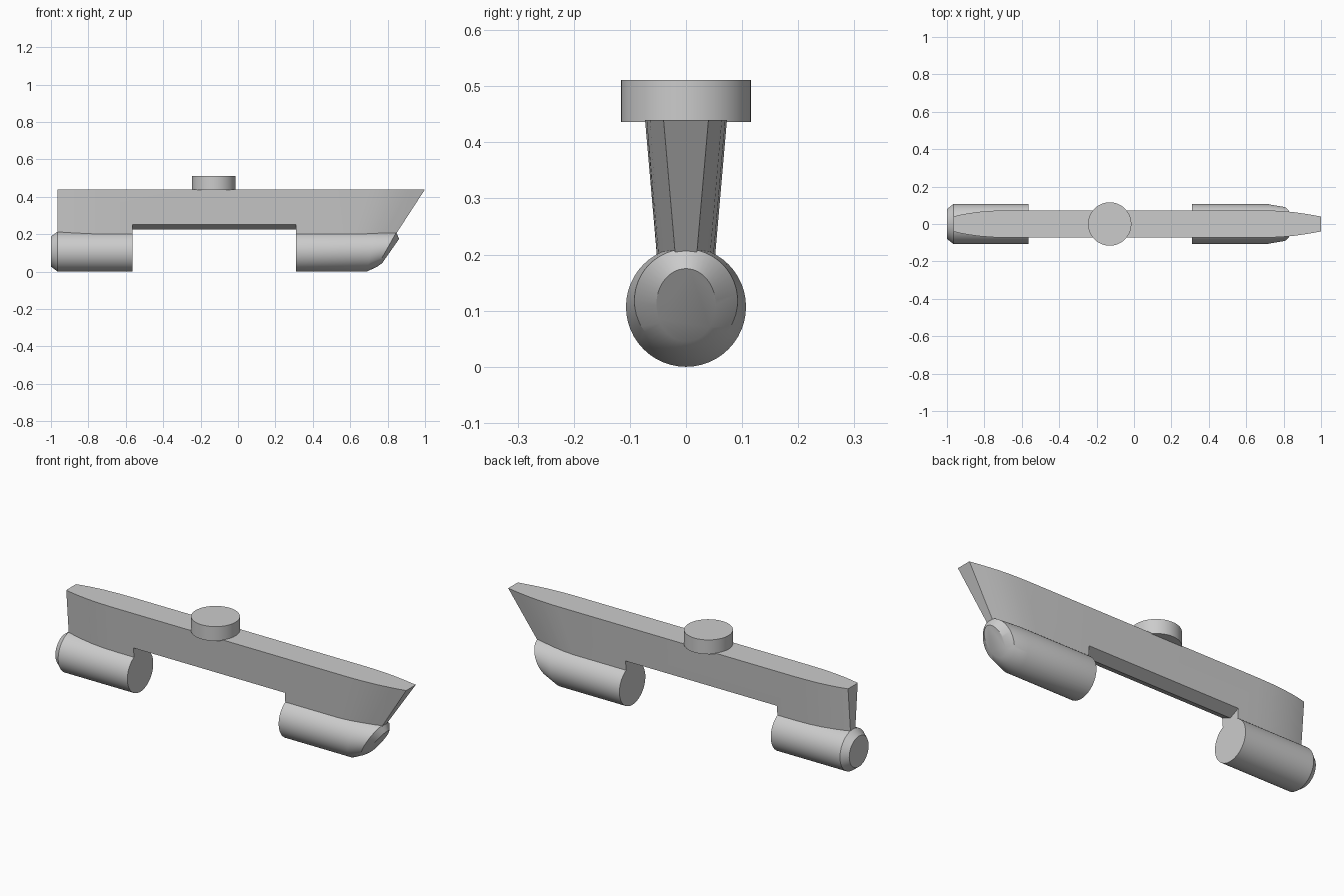
import bpy, bmesh, math

cube = bpy.data.objects.get("Cube")
if cube:
    bpy.data.objects.remove(cube, do_unlink=True)

grey = bpy.data.materials.new("light_grey")
grey.use_nodes = True
grey.diffuse_color = (0.6, 0.6, 0.6, 1)
grey.node_tree.nodes["Principled BSDF"].inputs["Base Color"].default_value = (0.6, 0.6, 0.6, 1)


def loft(name, rings, smooth=None):
    """Skin a row of equal-length point rings and cap both ends."""
    bm = bmesh.new()
    rows = [[bm.verts.new(p) for p in ring] for ring in rings]
    n = len(rows[0])
    for a, b in zip(rows, rows[1:]):
        for i in range(n):
            j = (i + 1) % n
            bm.faces.new((a[i], a[j], b[j], b[i]))
    bm.faces.new(rows[0])
    bm.faces.new(rows[-1])
    bmesh.ops.recalc_face_normals(bm, faces=bm.faces)
    mesh = bpy.data.meshes.new(name)
    bm.to_mesh(mesh)
    bm.free()
    mesh.materials.append(grey)
    obj = bpy.data.objects.new(name, mesh)
    bpy.context.collection.objects.link(obj)
    if smooth:
        shade(obj, smooth)
    return obj


def shade(obj, degrees):
    bpy.ops.object.select_all(action='DESELECT')
    obj.select_set(True)
    bpy.context.view_layer.objects.active = obj
    bpy.ops.object.shade_smooth_by_angle(angle=math.radians(degrees))


def ellipse(x, zc, ry, rz, shear=0.0, n=48):
    """Ring across the x axis, leaning forward by shear."""
    ring = []
    for i in range(n):
        a = 2 * math.pi * i / n
        dz = rz * math.cos(a)
        ring.append((x + shear * dz, ry * math.sin(a), zc + dz))
    return ring


# Hull: tapered blade with a raked bow
TOP, BOTTOM, RAKE = 0.44, 0.15, 0.65
stations = [(-0.965, 0.04), (-0.93, 0.049), (-0.88, 0.058), (-0.82, 0.066),
            (-0.75, 0.071), (-0.67, 0.073), (0.31, 0.073), (0.70, 0.073),
            (0.78, 0.070), (0.85, 0.064), (0.92, 0.054), (1.0, 0.04)]
rings = []
for x, half in stations:
    drop = TOP - BOTTOM
    low = half - 0.087 * drop
    back = RAKE * drop * max(0, (x - 0.31) / 0.69)
    rings.append([(x, -half, TOP), (x, half, TOP),
                  (x - back, low, BOTTOM), (x - back, -low, BOTTOM)])
hull = loft("hull", rings)

# Gap between the two pods, leaving a shallow keel
gap = [(-0.15, 0.1), (0.15, 0.1), (0.15, 0.293), (0, 0.225), (-0.15, 0.293)]
cutter = loft("gap_cutter", [[(x, y, z) for y, z in gap] for x in (-0.565, 0.31)])
cutter.hide_render = True
cut = hull.modifiers.new("gap", 'BOOLEAN')
cut.operation = 'DIFFERENCE'
cut.solver = 'EXACT'
cut.object = cutter
bpy.context.view_layer.objects.active = hull
bpy.ops.object.modifier_apply(modifier=cut.name)
bpy.data.objects.remove(cutter, do_unlink=True)
shade(hull, 20)

# Rear pod with a chamfered end
R = 0.107
loft("rear_pod", [ellipse(-1.0, R, 0.08, 0.08), ellipse(-0.965, R, R, R),
                  ellipse(-0.565, R, R, R)], 30)

# Front pod with a slanted, bevelled nose
loft("front_pod", [ellipse(0.31, R, R, R), ellipse(0.71, R, R, R, 0.2),
                   ellipse(0.795, 0.118, 0.092, 0.092, 0.56),
                   ellipse(0.816, 0.11, 0.053, 0.065, 0.7)], 30)

# Turret disc
bpy.ops.mesh.primitive_cylinder_add(vertices=48, radius=0.116, depth=0.075,
                                    location=(-0.13, 0, 0.4735))
turret = bpy.context.object
turret.name = "turret"
turret.data.materials.append(grey)
shade(turret, 30)
